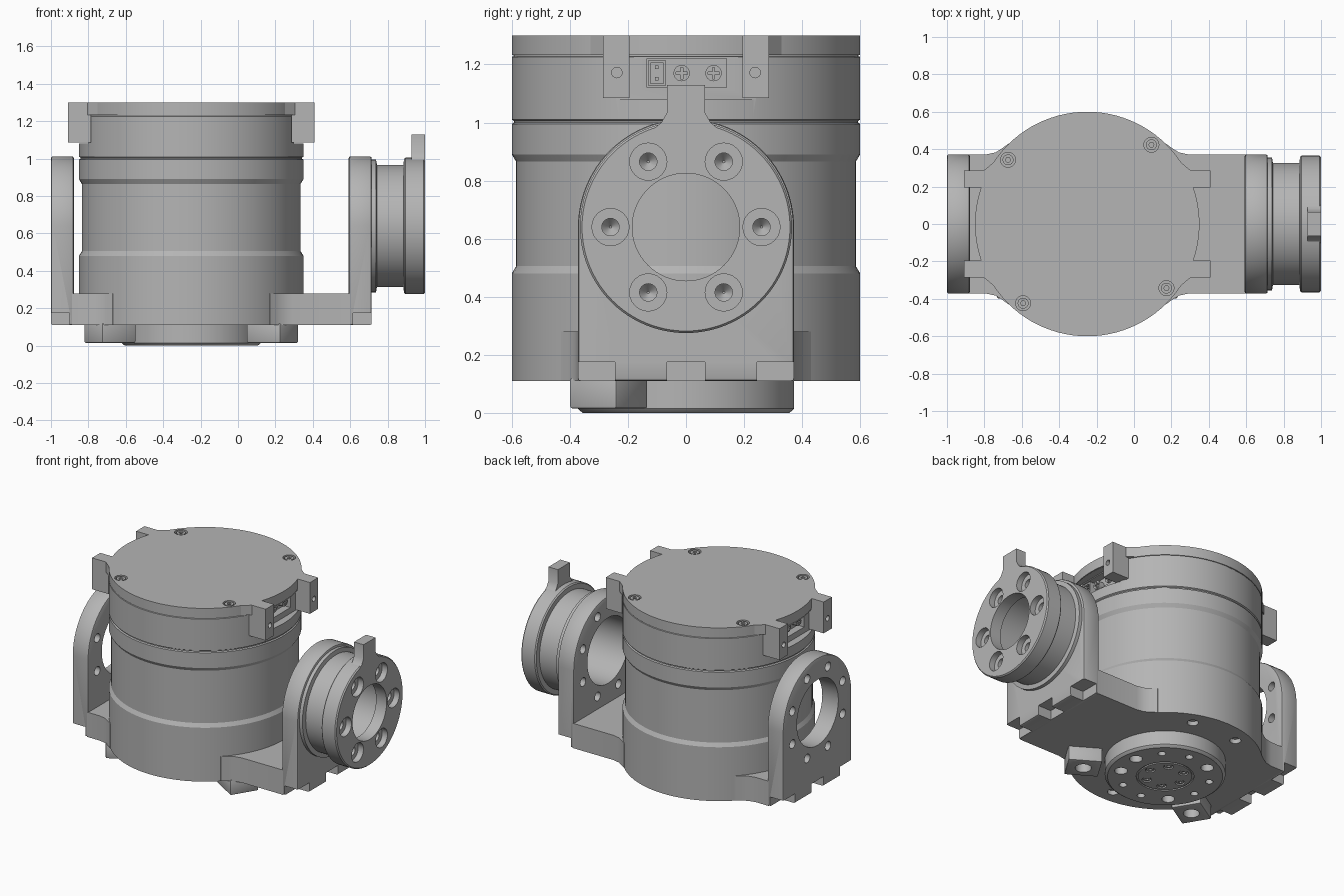
import bpy, bmesh
from math import cos, sin, pi, radians
from mathutils import Matrix

old = bpy.data.objects.get("Cube")
if old:
    bpy.data.objects.remove(old)

GREY = (0.46, 0.46, 0.46, 1)
mat = bpy.data.materials.new("machined grey")
mat.use_nodes = True
mat.diffuse_color = GREY
shader = next(n for n in mat.node_tree.nodes if n.type == 'BSDF_PRINCIPLED')
shader.inputs["Base Color"].default_value = GREY
shader.inputs["Roughness"].default_value = 0.6

CX = -0.25      # motor axis in x
AZ = 0.64       # height of the joint axis
SEG = 96


def place(axis, a, b, h):
    return (a, b, h) if axis == 'Z' else (h, a, b)


def stack(name, rings):
    """Skin a list of equal point rings and cap both ends."""
    bm = bmesh.new()
    loops = [[bm.verts.new(p) for p in ring] for ring in rings]
    n = len(loops[0])
    for low, high in zip(loops, loops[1:]):
        for i in range(n):
            j = (i + 1) % n
            bm.faces.new((low[i], low[j], high[j], high[i]))
    bm.faces.new(loops[0][::-1])
    bm.faces.new(loops[-1])
    bmesh.ops.recalc_face_normals(bm, faces=bm.faces)
    mesh = bpy.data.meshes.new(name)
    bm.to_mesh(mesh)
    bm.free()
    mesh.materials.append(mat)
    obj = bpy.data.objects.new(name, mesh)
    bpy.context.collection.objects.link(obj)
    return obj


def lathe(name, profile, centre=(CX, 0), axis='Z', seg=SEG):
    return stack(name, [[place(axis, centre[0] + r * cos(2 * pi * i / seg),
                               centre[1] + r * sin(2 * pi * i / seg), h)
                         for i in range(seg)] for r, h in profile])


def cyl(name, r, lo, hi, centre=(CX, 0), axis='Z', seg=SEG):
    return lathe(name, [(r, lo), (r, hi)], centre, axis, seg)


def prism(name, pts, lo, hi, axis='Z'):
    return stack(name, [[place(axis, a, b, h) for a, b in pts] for h in (lo, hi)])


def box(name, x, y, z):
    x, y, z = sorted(x), sorted(y), sorted(z)
    return prism(name, [(x[0], y[0]), (x[1], y[0]), (x[1], y[1]), (x[0], y[1])], *z)


def bake(obj):
    graph = bpy.context.evaluated_depsgraph_get()
    mesh = bpy.data.meshes.new_from_object(obj.evaluated_get(graph))
    obj.modifiers.clear()
    obj.data = mesh


def bevel(obj, width, segments=2):
    mod = obj.modifiers.new("bevel", 'BEVEL')
    mod.width, mod.segments, mod.angle_limit = width, segments, radians(40)
    bake(obj)


def cut(obj, *cutters):
    for c in cutters:
        mod = obj.modifiers.new("cut", 'BOOLEAN')
        mod.operation, mod.solver, mod.object = 'DIFFERENCE', 'EXACT', c
        c.hide_render = True
    bake(obj)
    for c in cutters:
        bpy.data.objects.remove(c)


def polar(r, degrees, centre=(CX, 0)):
    return (centre[0] + r * cos(radians(degrees)), centre[1] + r * sin(radians(degrees)))


def hole(r, lo, hi, centre, axis='Z'):
    return cyl("cutter", r, lo, hi, centre, axis, 24)


# Motor housing with a shallow waist, a seam groove and two side flats
body = lathe("motor_housing", [
    (0.6, 0.11), (0.6, 0.48), (0.585, 0.505), (0.585, 0.865), (0.6, 0.89), (0.6, 0.995),
    (0.592, 1.0), (0.592, 1.005), (0.6, 1.01), (0.6, 1.226), (0.594, 1.228), (0.594, 1.234)])
sides = {"left": 1, "right": -1}
for s in sides.values():
    cut(body, box("cutter", (CX + s * 0.55, CX + s * 0.7), (-0.4, 0.4), (1.08, 1.226)))
    cut(body, box("cutter", (CX + s * 0.5, CX + s * 0.6), (-s * 0.135, s * 0.14), (1.12, 1.22)))
cut(body, *[hole(0.035, 0, 0.14, polar(0.5, a)) for a in (20, 70, 110, 160, 270)])

# Lid with four recessed screws
lid = cyl("lid", 0.6, 1.232, 1.3)
lid_spots = [polar(0.545, 51 + 90 * k) for k in range(4)]
cut(lid, *[hole(0.04, 1.28, 1.4, p) for p in lid_spots])
for p in lid_spots:
    screw = cyl("lid_screw", 0.029, 1.27, 1.297, p, seg=24)
    cut(screw, cyl("cutter", 0.014, 1.285, 1.4, p, seg=6))

for side, s in sides.items():
    # Lid lugs hanging beside the connector window
    for t in (-1, 1):
        lug = box(side + "_lid_lug", (CX + s * 0.535, CX + s * 0.66), (t * 0.195, t * 0.285), (1.085, 1.3))
        cut(lug, hole(0.018, CX + s * 0.6, CX + s * 0.7, (t * 0.238, 1.172), 'X'))
        prism(side + "_lid_lug_root", [(CX + s * 0.4, t * 0.2), (CX + s * 0.555, t * 0.2),
                                       (CX + s * 0.555, t * 0.285), (CX + s * 0.5, t * 0.33)], 1.232, 1.3)
    # Connector socket, pins and terminal screws
    socket = box(side + "_socket", (CX + s * 0.49, CX + s * 0.545), (-s * 0.13, -s * 0.07), (1.125, 1.215))
    cut(socket, box("cutter", (CX + s * 0.52, CX + s * 0.6), (-s * 0.122, -s * 0.078), (1.135, 1.205)))
    for z in (1.15, 1.19):
        box(side + "_pin", (CX + s * 0.5, CX + s * 0.54), (-s * 0.106, -s * 0.094), (z - 0.006, z + 0.006))
    for y in (-0.015, 0.095):
        term = cyl(side + "_terminal", 0.028, CX + s * 0.49, CX + s * 0.54, (s * y, 1.17), 'X', 24)
        depth = (CX + s * 0.53, CX + s * 0.6)
        cut(term, box("cutter", depth, (s * y - 0.02, s * y + 0.02), (1.166, 1.174)),
            box("cutter", depth, (s * y - 0.004, s * y + 0.004), (1.15, 1.19)))

# Bracket arms, each a plate with a round top
arc = [(0.372 * cos(pi * i / 48), AZ + 0.372 * sin(pi * i / 48)) for i in range(49)]
joint = (0, AZ)
for side, s, lo, hi in (("left", 1, 0.592, 0.715), ("right", -1, -1.0, -0.878)):
    arm = prism(side + "_arm", [(-0.372, 0.11), (0.372, 0.11)] + arc, lo, hi, 'X')
    bevel(arm, 0.01)
    cut(arm, cyl("cutter", 0.225, lo - 0.1, hi + 0.1, joint, 'X'))
    cut(arm, *[hole(0.03, lo - 0.1, hi + 0.1, polar(0.295, 22.5 + 45 * k, joint), 'X') for k in range(8)])
    edge = hi if s > 0 else lo
    notches = [box("cutter", (edge - s * 0.1, edge + s * 0.1), y, (0, 0.175))
               for y in ((-0.5, -0.245), (-0.065, 0.065), (0.245, 0.5))]
    cut(arm, *notches)

    # Foot joining the arm to the housing, flared where they meet
    half = [(0.0, 0.43), (0.42, 0.43), (0.455, 0.405), (0.49, 0.383), (0.54, 0.372)]
    end = (lo - CX if s > 0 else CX - hi) + 0.01
    half.append((end, 0.372))
    outline = [(CX + s * x, y) for x, y in half] + [(CX + s * x, -y) for x, y in half[::-1]]
    prism(side + "_foot", outline, 0.11, 0.28)

# Joint flange with a key on top, a stepped bore and six counterbored holes
flange = lathe("joint_flange", [
    (0.355, 0.71), (0.355, 0.738), (0.326, 0.743), (0.326, 0.885), (0.358, 0.887),
    (0.365, 0.895), (0.365, 0.992), (0.358, 1.0)], joint, 'X')
cut(flange, cyl("cutter", 0.225, 0.6, 0.92, joint, 'X'), cyl("cutter", 0.185, 0.7, 1.1, joint, 'X'))
bolts = [polar(0.26, 60 * k, joint) for k in range(6)]
cut(flange, *[hole(0.064, 0.96, 1.1, p, 'X') for p in bolts])
cut(flange, *[lathe("cutter", [(0.004, 0.89), (0.03, 0.92), (0.03, 1.1)], p, 'X', 24) for p in bolts])
key = [(0.12, 0.97), (0.085, 1.0), (0.065, 1.035), (0.065, 1.13)]
prism("flange_key", [(-y, z) for y, z in key] + key[::-1], 0.928, 1.0, 'X')

# Output disc under the housing
disc = lathe("output_disc", [(0.355, 0.0), (0.366, 0.008), (0.372, 0.015), (0.372, 0.12)])
groove = cyl("cutter", 0.178, -0.1, 0.008)
cut(groove, cyl("cutter", 0.166, -0.2, 0.1))
cut(disc, groove)
cut(disc, *[hole(0.04 if k % 3 == 0 else 0.024, -0.1, 0.06, polar(0.28, 36 * k + 10)) for k in range(10)])
cut(disc, *[hole(0.03, -0.1, 0.015, polar(0.12, 60 * k)) for k in range(6)])
for k in range(6):
    head = cyl("disc_screw", 0.024, 0.004, 0.03, polar(0.12, 60 * k), seg=24)
    cut(head, cyl("cutter", 0.012, -0.1, 0.015, polar(0.12, 60 * k), seg=6))

# Two drilled stop blocks beside the disc
for side, angle in (("left", -31.5), ("right", -148.5)):
    stop = box(side + "_stop", (0.405, 0.615), (-0.095, 0.095), (0.015, 0.12))
    bevel(stop, 0.008)
    stop.data.transform(Matrix.Translation((CX, 0, 0)) @ Matrix.Rotation(radians(angle), 4, 'Z'))
    cut(stop, hole(0.05, -0.1, 0.09, polar(0.51, angle)))

# Smooth round walls, keep hard edges
for obj in bpy.context.collection.objects:
    if obj.type == 'MESH' and mat.name in obj.data.materials:
        obj.data.shade_smooth()
        obj.data.set_sharp_from_angle(angle=radians(30))
